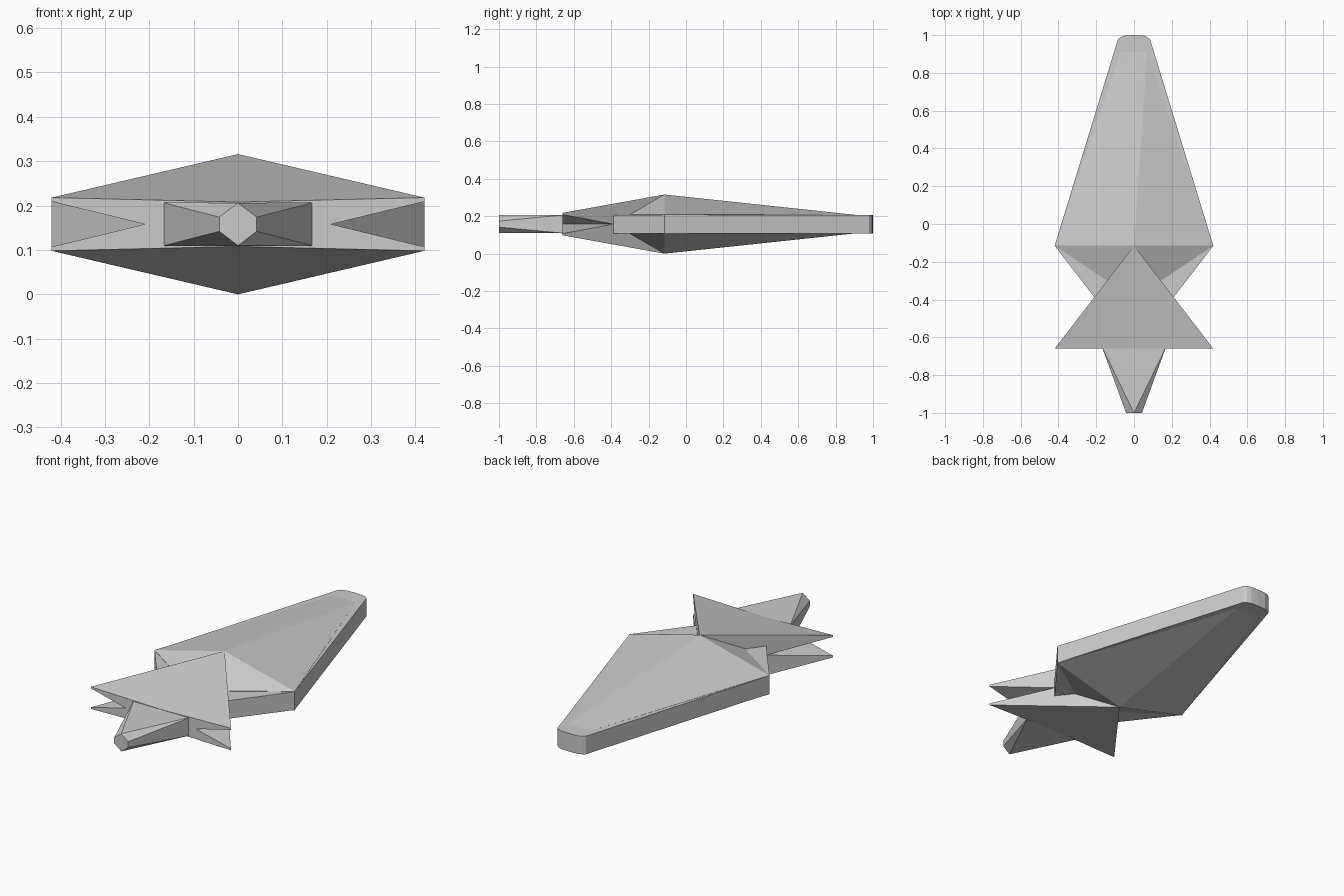
import bpy, bmesh

if "Cube" in bpy.data.objects:
    bpy.data.objects.remove(bpy.data.objects["Cube"])

ZC = 0.158   # mid height; everything is symmetric about it


def finish(name, bm):
    bmesh.ops.recalc_face_normals(bm, faces=bm.faces)
    me = bpy.data.meshes.new(name)
    bm.to_mesh(me)
    bm.free()
    ob = bpy.data.objects.new(name, me)
    ob.location.z = ZC
    bpy.context.collection.objects.link(ob)
    return ob


def hull(name, half):
    """Convex part from one quarter's points, mirrored in x and z."""
    bm = bmesh.new()
    for p in {(sx * x, y, sz * z) for x, y, z in half for sx in (1, -1) for sz in (1, -1)}:
        bm.verts.new(p)
    bmesh.ops.convex_hull(bm, input=bm.verts)
    bmesh.ops.remove_doubles(bm, verts=bm.verts, dist=1e-5)
    bmesh.ops.dissolve_limit(bm, angle_limit=0.002, verts=bm.verts, edges=bm.edges)
    return finish(name, bm)


def mirrored(name, faces):
    """Part from one quarter's faces, mirrored in x and z."""
    bm = bmesh.new()
    for sx in (1, -1):
        for sz in (1, -1):
            for f in faces:
                bm.faces.new([bm.verts.new((sx * x, y, sz * z)) for x, y, z in f])
    bmesh.ops.remove_doubles(bm, verts=bm.verts, dist=1e-5)
    return finish(name, bm)


# Flat plate with rounded nose
outline = [(0.0, 1.0), (0.045, 0.998), (0.07, 0.99), (0.085, 0.978),
           (0.42, -0.115), (0.0, -0.66)]
hull("body_plate", [(x, y, 0.049) for x, y in outline])

# Faceted ridges rising above and below the plate
apex = (0.0, -0.115, 0.158)
side = (0.42, -0.115, 0.051)
nose = (0.07, 0.91, 0.049)
nose_mid = (0.0, 0.91, 0.049)
back = (0.0, -0.395, 0.051)
z0 = [(x, y, 0.0) for x, y, z in (nose_mid, nose, side, back)]
mirrored("body_facets", [
    (apex, side, nose), (apex, nose, nose_mid), (apex, side, back),
    (nose_mid, nose, z0[1], z0[0]), (nose, side, z0[2], z0[1]),
    (side, back, z0[3], z0[2])])

# Swept fins, split by a V notch at each outer corner
top = (0.42, -0.66, 0.06)
low = (0.42, -0.66, 0.051)
mid = (0.0, -0.66, 0.050)
notch_in = (0.21, -0.3875, 0.0)
notch_out = (0.21, -0.66, 0.0)
mirrored("fins", [
    (apex, top, mid),
    (mid, top, low, notch_out, (0.0, -0.66, 0.0)),
    (low, notch_out, notch_in),
    (apex, top, low, notch_in, (0.0, -0.115, 0.0))])

# Tapered tail with six-sided end
hull("tail", [(0.17, -0.65, 0.049), (0.0, -0.65, 0.049),
              (0.042, -1.0, 0.016), (0.0, -1.0, 0.048)])
